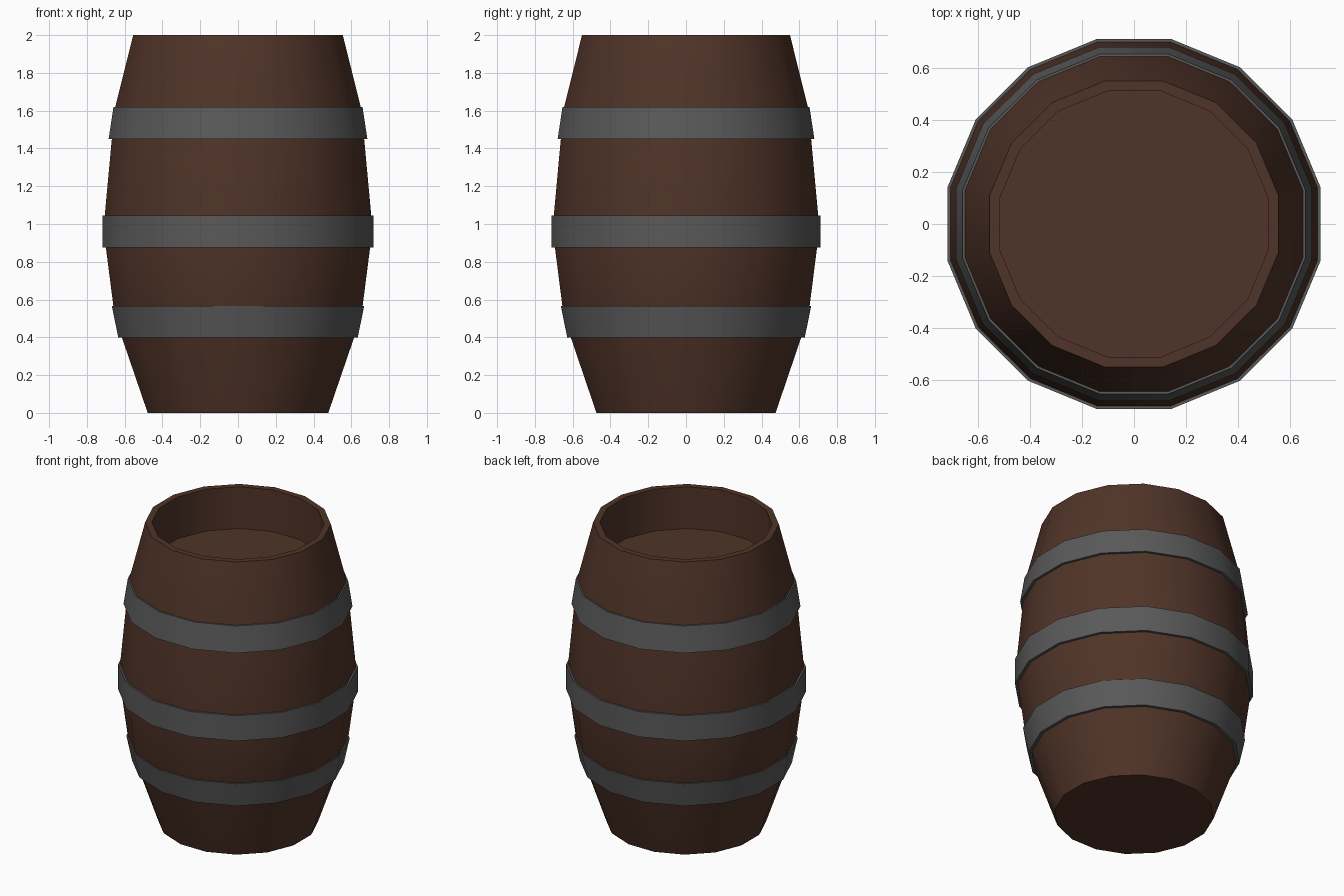
import bpy, bmesh
from math import pi, cos, sin, radians

if "Cube" in bpy.data.objects:
    bpy.data.objects.remove(bpy.data.objects["Cube"])

SIDES = 16
Y_SCALE = 0.992


def material(name, color):
    m = bpy.data.materials.new(name)
    m.diffuse_color = color
    m.use_nodes = True
    m.node_tree.nodes["Principled BSDF"].inputs["Base Color"].default_value = m.diffuse_color
    return m


def lathe(name, profile, mat, closed=False):
    """Spin (half width, height) points round z; flat sides face the axes."""
    bm = bmesh.new()
    rings = []
    for half, z in profile:
        r = half / cos(pi / SIDES)
        ring = []
        for i in range(SIDES):
            a = 2 * pi * (i + 0.5) / SIDES
            ring.append(bm.verts.new((r * cos(a), r * sin(a) * Y_SCALE, z)))
        rings.append(ring)
    pairs = list(zip(rings, rings[1:]))
    if closed:
        pairs.append((rings[-1], rings[0]))
    else:
        bm.faces.new(rings[0][::-1])
        bm.faces.new(rings[-1])
    for lo, hi in pairs:
        for i in range(SIDES):
            j = (i + 1) % SIDES
            bm.faces.new((lo[i], lo[j], hi[j], hi[i]))
    bmesh.ops.recalc_face_normals(bm, faces=bm.faces)
    mesh = bpy.data.meshes.new(name)
    bm.to_mesh(mesh)
    bm.free()
    mesh.materials.append(mat)
    ob = bpy.data.objects.new(name, mesh)
    bpy.context.collection.objects.link(ob)
    bpy.ops.object.select_all(action='DESELECT')
    ob.select_set(True)
    bpy.context.view_layer.objects.active = ob
    bpy.ops.object.shade_smooth_by_angle(angle=radians(30))
    return ob


wood = material("wood", (0.08, 0.034, 0.021, 1))
iron = material("iron", (0.10, 0.10, 0.10, 1))

# Staves, rim and recessed lid in one profile
lathe("barrel_body", [
    (0.478, 0.0), (0.615, 0.40), (0.659, 0.56), (0.70, 0.88), (0.706, 1.04),
    (0.668, 1.45), (0.65, 1.62), (0.555, 2.0), (0.515, 2.0), (0.515, 1.72),
], wood)

# Iron hoops: bottom height, bottom half width, top height, top half width
hoops = {
    "lower_hoop": (0.40, 0.634, 0.565, 0.668),
    "middle_hoop": (0.875, 0.717, 1.045, 0.717),
    "upper_hoop": (1.45, 0.685, 1.62, 0.659),
}
for name, (z0, r0, z1, r1) in hoops.items():
    lathe(name, [(r0, z0), (r1, z1), (r1 - 0.03, z1), (r0 - 0.03, z0)], iron, closed=True)
